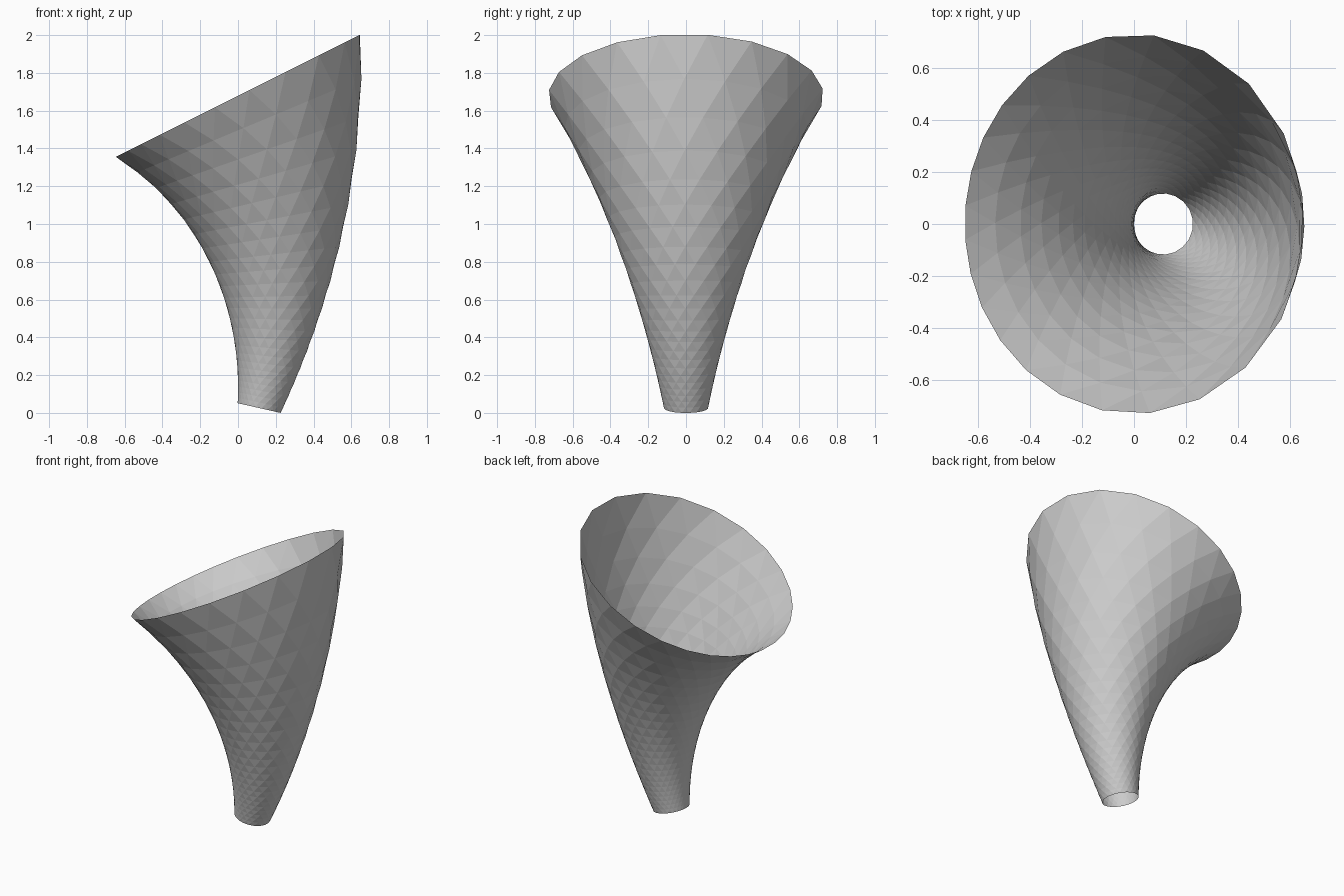
import bpy, bmesh
from math import sin, cos, asin, radians, pi
from mathutils import Vector

if "Cube" in bpy.data.objects:
    bpy.data.objects.remove(bpy.data.objects["Cube"])

SIDES, RINGS = 24, 24
PIVOT = Vector((-2.24, 0, 0.56))      # centre of the bend
A0, A1 = radians(-12.8), radians(26.55)
SKEW = 0.31                           # facets widen towards the outer (+x) side


def radius(t):
    return 0.117 + 0.327 * t + 0.284 * t * t


# Ring positions along the bend: spacing grows with the radius
N = 2000
acc = [0.0]
for i in range(N):
    acc.append(acc[-1] + 1 / radius((i + 0.5) / N))
stations = []
j = 0
for k in range(RINGS + 1):
    while j < N and acc[j] < acc[-1] * k / RINGS:
        j += 1
    stations.append(j / N)

# Flared bent horn: every ring is turned by half a side, joined by triangles
bm = bmesh.new()
rings = []
for k, t in enumerate(stations):
    a = A0 + (A1 - A0) * t
    out = Vector((cos(a), 0, sin(a)))
    r = radius(t)
    dist = 2.412 + 0.094 * t - 0.04 * t * (1 - t)
    shift = 0.5 * ((RINGS - k + 1) % 2) - 0.04
    ring = []
    for s in range(SIDES):
        phi = 2 * pi * (s + shift) / SIDES
        th = phi + asin(SKEW * sin(phi))
        ring.append(bm.verts.new(PIVOT + out * (dist + r * cos(th)) + Vector((0, r * sin(th), 0))))
    rings.append((ring, shift > 0.2))

for (lo, lo_half), (hi, hi_half) in zip(rings, rings[1:]):
    for s in range(SIDES):
        n = (s + 1) % SIDES
        if hi_half:
            bm.faces.new((lo[s], lo[n], hi[s]))
            bm.faces.new((lo[n], hi[n], hi[s]))
        else:
            bm.faces.new((lo[s], hi[n], hi[s]))
            bm.faces.new((lo[s], lo[n], hi[n]))

mesh = bpy.data.meshes.new("flared_horn")
bm.to_mesh(mesh)
bm.free()
horn = bpy.data.objects.new("flared_horn", mesh)
bpy.context.collection.objects.link(horn)
